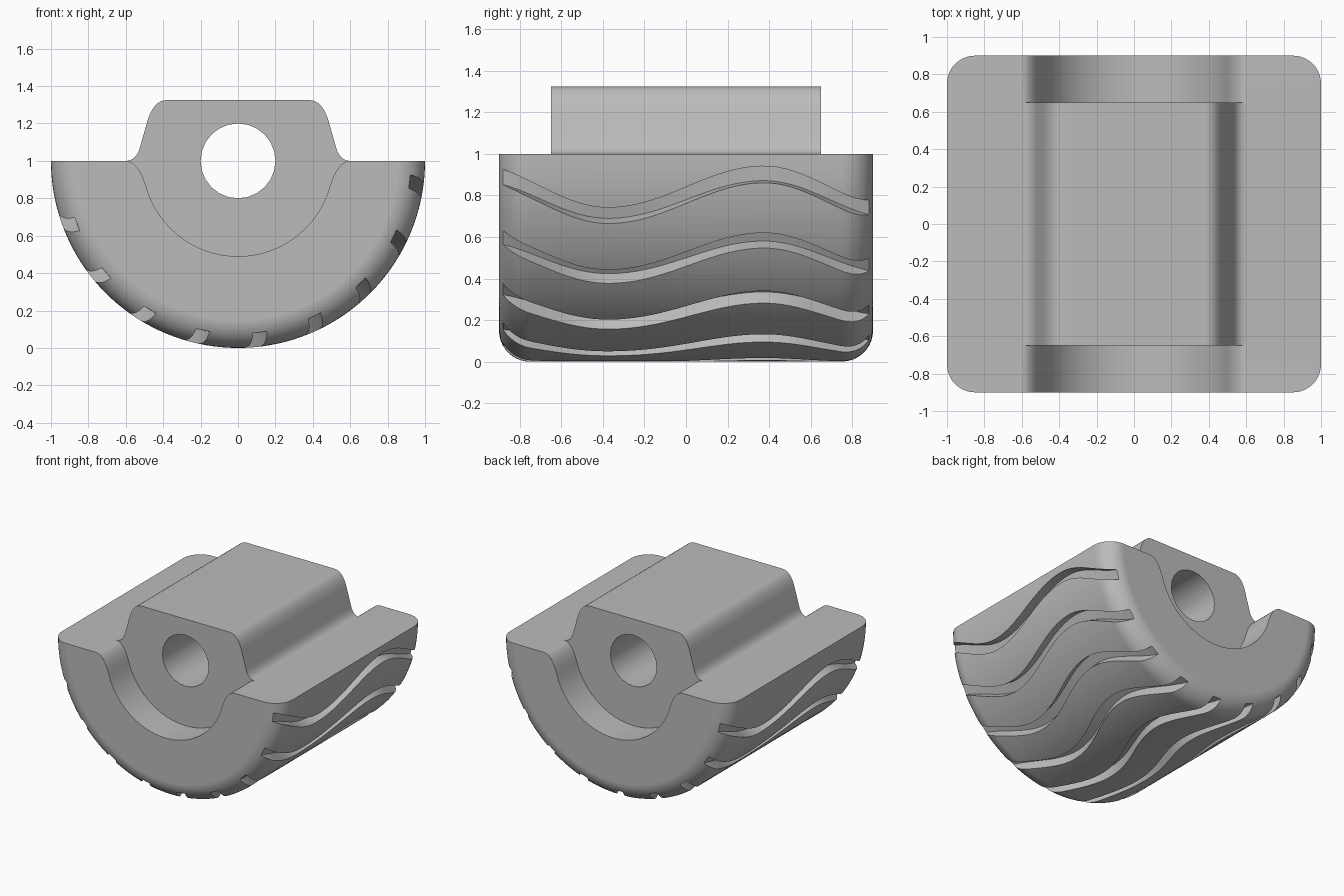
import bpy, bmesh
from math import sin, cos, pi, radians, sqrt

cube = bpy.data.objects.get("Cube")
if cube:
    bpy.data.objects.remove(cube, do_unlink=True)

grey = bpy.data.materials.new("plain grey")
grey.use_nodes = True
colour = (0.5, 0.5, 0.5, 1)
grey.diffuse_color = colour
grey.node_tree.nodes["Principled BSDF"].inputs["Base Color"].default_value = colour


def loft(name, solids):
    """Closed solids, each a list of matching cross-section loops."""
    bm = bmesh.new()
    for loops in solids:
        rings = [[bm.verts.new(p) for p in loop] for loop in loops]
        n = len(rings[0])
        for a, b in zip(rings, rings[1:]):
            for i in range(n):
                j = (i + 1) % n
                bm.faces.new((a[i], a[j], b[j], b[i]))
        bm.faces.new(rings[0])
        bm.faces.new(rings[-1][::-1])
    bmesh.ops.recalc_face_normals(bm, faces=bm.faces)
    mesh = bpy.data.meshes.new(name)
    bm.to_mesh(mesh)
    bm.free()
    mesh.materials.append(grey)
    obj = bpy.data.objects.new(name, mesh)
    bpy.context.collection.objects.link(obj)
    return obj


def prism(profile, y0, y1):
    return [[(x, y, z) for x, z in profile] for y in (y0, y1)]


def bend(a, b, c, steps=8):
    """Rounded corner from a to c, pulled toward b."""
    ts = [i / steps for i in range(steps + 1)]
    return [tuple((1-t)**2 * a[k] + 2*t*(1-t) * b[k] + t*t * c[k] for k in (0, 1)) for t in ts]


def mirrored(half):
    return half + [(-x, z) for x, z in reversed(half)]


def combine(target, tool, operation):
    tool.hide_render = True
    mod = target.modifiers.new(operation, 'BOOLEAN')
    mod.object, mod.operation, mod.solver = tool, operation, 'EXACT'
    bpy.context.view_layer.objects.active = target
    bpy.ops.object.modifier_apply(modifier=mod.name)
    bpy.data.objects.remove(tool, do_unlink=True)


# Half drum with rounded end edges
HALF, ROUND, TOP = 0.9, 0.15, 1.0
end = [(-HALF + ROUND * (1 - cos(t)), 1 - ROUND + ROUND * sin(t))
       for t in [i * pi / 20 for i in range(11)]]
section = end + [(-y, r) for y, r in reversed(end)]
body = loft("half_drum", [[[(r * cos(a), y, TOP - r * sin(a))
                            for a in [i * pi / 72 for i in range(73)]]
                           for y, r in section]])

# Raised block with flared foot and rounded shoulders
block = [(0.6, 0.9)] + bend((0.6, 1), (0.545, 1), (0.525, 1.07)) \
    + bend((0.485, 1.21), (0.452, 1.325), (0.38, 1.325))
combine(body, loft("raised_block", [prism(mirrored(block), -0.8, 0.8)]), 'UNION')

# Round recess at each end
arc = [(0.51 * cos(a), TOP - 0.51 * sin(a)) for a in
       [radians(15 + 5 * i) for i in range(15)]]
recess = [(0.61, 1.5), (0.61, 1.002)] + bend((0.6, 1), (0.535, 1), arc[0]) + arc[1:]
recess = mirrored(recess) + [(-0.61, 1.5)]
recess.pop()
recess.insert(len(recess) // 2, (0, TOP - 0.51))
combine(body, loft("end_recesses", [prism(recess, s * 0.65, s * 1.1) for s in (-1, 1)]),
        'DIFFERENCE')

# Through hole
hole = [(0.2 * cos(i * pi / 12), TOP + 0.2 * sin(i * pi / 12)) for i in range(24)]
combine(body, loft("axle_hole", [prism(hole, -1, 1)]), 'DIFFERENCE')


# Wavy grooves around the curved side
def wave(y):
    phase = abs(y) / 0.375 * pi / 2
    if phase > pi / 2:
        phase = pi / 2 + (phase - pi / 2) * 1.18
    return -5.8 * sin(phase) * (1 if y > 0 else -1)


grooves = []
for k in range(9):
    loops = []
    for i in range(45):
        y = -0.88 + 1.76 * i / 44
        mid = 11.5 + 18.95 * k + wave(y)
        corners = [(0.925, -2.3), (1.05, -2.3), (1.05, 2.3), (0.925, 2.3)]
        loops.append([(r * cos(radians(mid + d)), y, TOP - r * sin(radians(mid + d)))
                      for r, d in corners])
    grooves.append(loops)
combine(body, loft("wavy_grooves", grooves), 'DIFFERENCE')

# Smooth curves, sharp edges
bpy.ops.object.select_all(action='DESELECT')
body.select_set(True)
bpy.context.view_layer.objects.active = body
bpy.ops.object.shade_smooth_by_angle(angle=radians(30))
weighted = body.modifiers.new("even_shading", 'WEIGHTED_NORMAL')
weighted.keep_sharp = True
